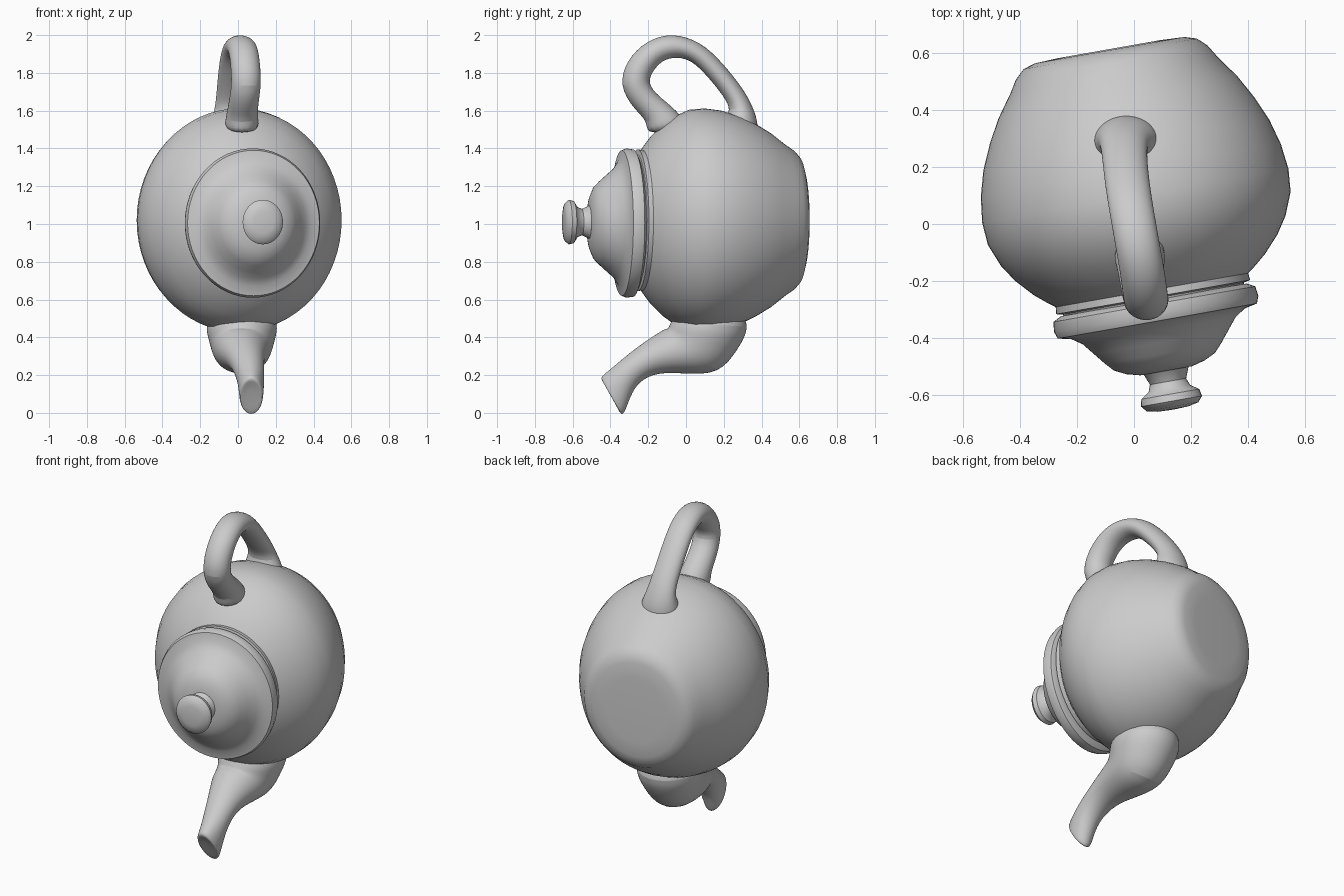
import bpy, bmesh, math
from mathutils import Vector, Matrix


def bridge(name, rings, subdiv=0, angle=40):
    """Skin a list of vertex rings into a closed, smooth-shaded object."""
    bm = bmesh.new()
    loops = [[bm.verts.new(p) for p in ring] for ring in rings]
    n = len(loops[0])
    for a, b in zip(loops, loops[1:]):
        for i in range(n):
            j = (i + 1) % n
            bm.faces.new((a[i], a[j], b[j], b[i]))
    bm.faces.new(loops[0])
    bm.faces.new(loops[-1])
    bmesh.ops.recalc_face_normals(bm, faces=bm.faces)
    mesh = bpy.data.meshes.new(name)
    bm.to_mesh(mesh)
    bm.free()
    ob = bpy.data.objects.new(name, mesh)
    bpy.context.collection.objects.link(ob)
    if subdiv:
        mod = ob.modifiers.new("smooth", 'SUBSURF')
        mod.levels = mod.render_levels = subdiv
    bpy.ops.object.select_all(action='DESELECT')
    ob.select_set(True)
    bpy.context.view_layer.objects.active = ob
    bpy.ops.object.shade_smooth_by_angle(angle=math.radians(angle))
    return ob


def lathe(name, profile, n=64, z=1.02):
    """Revolve (distance forward, radius) pairs round the pot's slightly turned axis."""
    axis = Matrix.Translation((0.022, 0, z)) @ Matrix.Rotation(math.radians(10), 4, 'Z')
    rings = []
    for t, r in profile:
        rings.append([axis @ Vector((0.92 * r * math.cos(2 * math.pi * i / n), -t,
                                     r * math.sin(2 * math.pi * i / n))) for i in range(n)])
    return bridge(name, rings)


def loft(name, sections, n=16):
    """Oval sections between two side-view points: (y1, z1, y2, z2, centre x, half width)."""
    rings = []
    for y1, z1, y2, z2, x, w in sections:
        mid = Vector((x, (y1 + y2) / 2, (z1 + z2) / 2))
        half = Vector((0, y1 - y2, z1 - z2)) / 2
        rings.append([mid + half * math.cos(2 * math.pi * i / n)
                      + Vector((w * math.sin(2 * math.pi * i / n), 0, 0)) for i in range(n)])
    return bridge(name, rings, subdiv=2)


# Round body with flat base and a lip under the lid
lathe("body", [
    (-0.622, 0.02), (-0.622, 0.20), (-0.618, 0.29), (-0.605, 0.335), (-0.575, 0.37),
    (-0.53, 0.40), (-0.45, 0.462), (-0.37, 0.51), (-0.28, 0.553), (-0.19, 0.58),
    (-0.10, 0.592), (-0.02, 0.585), (0.06, 0.55), (0.12, 0.507), (0.18, 0.447),
    (0.22, 0.395), (0.235, 0.372), (0.26, 0.375), (0.265, 0.35), (0.30, 0.34)])

# Lid with broad rim, dome and knob
lathe("lid", [
    (0.27, 0.02), (0.27, 0.36), (0.285, 0.39), (0.32, 0.395), (0.345, 0.385),
    (0.355, 0.335), (0.38, 0.295), (0.42, 0.26), (0.46, 0.225), (0.49, 0.195),
    (0.51, 0.15), (0.522, 0.10)], z=1.005)
lathe("lid_knob", [
    (0.50, 0.11), (0.525, 0.085), (0.56, 0.07), (0.585, 0.08), (0.605, 0.112),
    (0.63, 0.118), (0.65, 0.10), (0.658, 0.06), (0.66, 0.01)], n=32, z=1.01)

# Arched loop handle on top
loft("handle", [
    (-0.22, 1.47, 0.02, 1.50, 0.02, 0.10),
    (-0.20, 1.54, -0.04, 1.60, 0.02, 0.085),
    (-0.28, 1.61, -0.15, 1.68, 0.03, 0.08),
    (-0.355, 1.73, -0.20, 1.745, 0.045, 0.08),
    (-0.32, 1.865, -0.18, 1.80, 0.04, 0.08),
    (-0.21, 1.975, -0.13, 1.865, 0.03, 0.08),
    (-0.07, 2.015, -0.05, 1.885, 0.01, 0.08),
    (0.08, 1.965, 0.03, 1.865, -0.01, 0.08),
    (0.19, 1.86, 0.11, 1.785, -0.025, 0.08),
    (0.31, 1.71, 0.20, 1.675, -0.035, 0.08),
    (0.36, 1.61, 0.24, 1.60, -0.035, 0.09),
    (0.385, 1.53, 0.19, 1.55, -0.025, 0.12),
    (0.38, 1.44, 0.18, 1.48, -0.025, 0.12)])

# Curved spout sweeping down and forward
loft("spout", [
    (-0.04, 0.56, 0.28, 0.56, 0.02, 0.15),
    (-0.09, 0.47, 0.35, 0.46, 0.02, 0.20),
    (-0.10, 0.445, 0.28, 0.335, 0.02, 0.18),
    (-0.11, 0.45, 0.18, 0.20, 0.02, 0.16),
    (-0.15, 0.425, 0.00, 0.205, 0.02, 0.14),
    (-0.24, 0.365, -0.15, 0.215, 0.04, 0.10),
    (-0.34, 0.285, -0.25, 0.165, 0.06, 0.08),
    (-0.41, 0.225, -0.295, 0.085, 0.07, 0.07),
    (-0.45, 0.195, -0.325, -0.01, 0.07, 0.065),
    (-0.45, 0.175, -0.345, -0.01, 0.07, 0.06),
    (-0.42, 0.14, -0.365, 0.03, 0.07, 0.04)])
